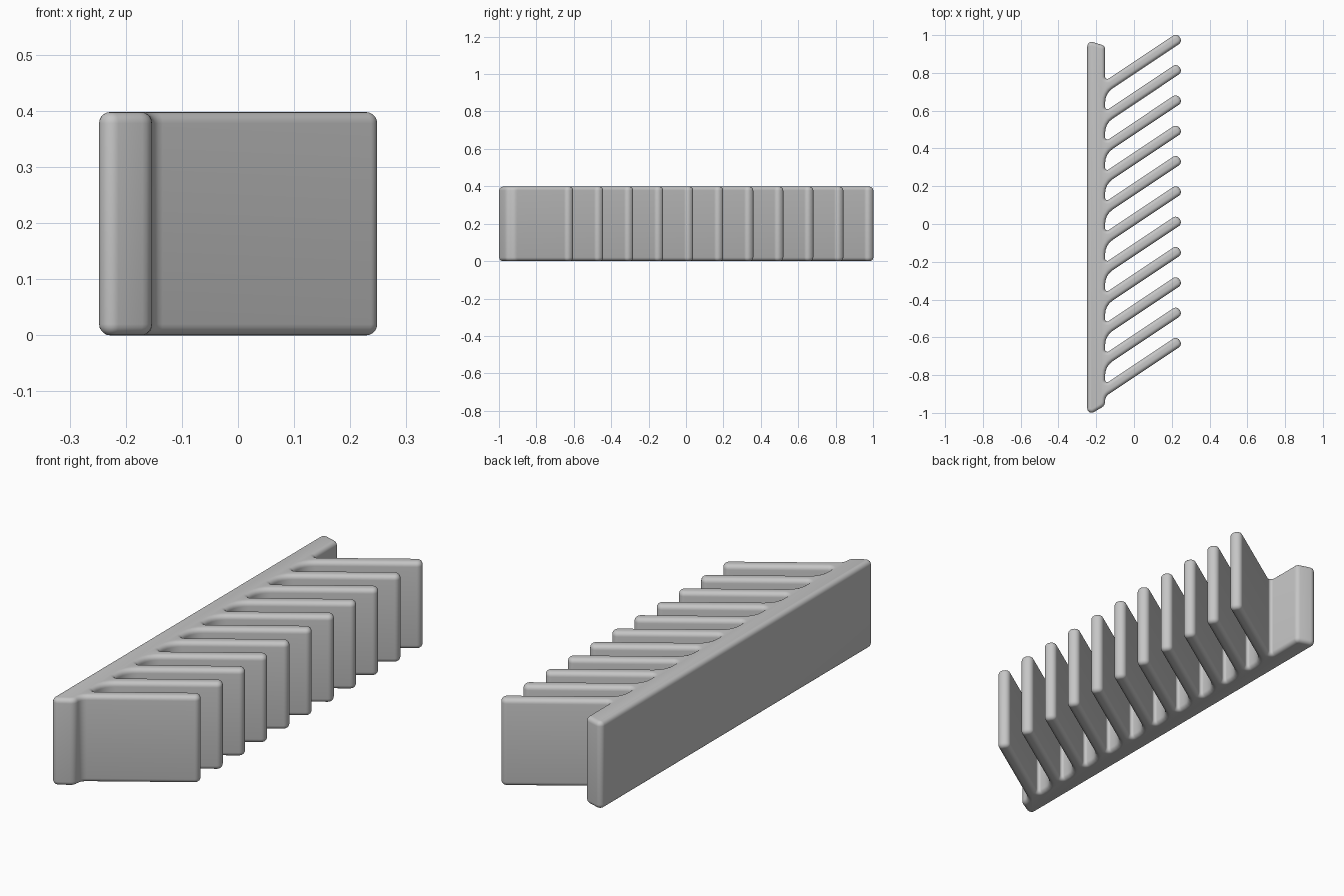
import bpy, bmesh, math
from mathutils import Vector

if "Cube" in bpy.data.objects:
    bpy.data.objects.remove(bpy.data.objects["Cube"])

HEIGHT, EDGE = 0.398, 0.02       # height and rounding of the top and bottom rims
FINS, PITCH, HALF = 11, 0.1605, 0.0275
TIP = 0.0245                     # corner radius at the free ends of the fins
LEFT, WALL = -0.2475, -0.153     # back and front planes of the spine
SLOPE = 0.667

mat = bpy.data.materials.new("grey plastic")
mat.use_nodes = True
grey = (0.56, 0.56, 0.56, 1)
mat.diffuse_color = grey
mat.node_tree.nodes["Principled BSDF"].inputs["Base Color"].default_value = grey


def rounded(corners):
    """Closed outline with an arc of the given radius at every corner."""
    out = []
    for i, (p, r) in enumerate(corners):
        a = (corners[i - 1][0] - p).normalized()
        b = (corners[(i + 1) % len(corners)][0] - p).normalized()
        half = a.angle(b) / 2
        centre = p + (a + b).normalized() * (r / math.sin(half))
        start = p + a * (r / math.tan(half)) - centre
        end = p + b * (r / math.tan(half)) - centre
        sweep = start.angle(end)
        steps = max(3, math.ceil(sweep / math.radians(15)))
        for k in range(steps + 1):
            t = k / steps
            out.append(centre + (start * math.sin((1 - t) * sweep)
                                 + end * math.sin(t * sweep)) / math.sin(sweep))
    return out


def inset(outline, d):
    """Move a counter-clockwise outline inwards by d."""
    out = []
    for i, p in enumerate(outline):
        a = (p - outline[i - 1]).normalized()
        b = (outline[(i + 1) % len(outline)] - p).normalized()
        n = (Vector((-a.y, a.x)) + Vector((-b.y, b.x))).normalized()
        out.append(p + n * (d / max(0.5, n.dot(Vector((-a.y, a.x))))))
    return out


# Spine lower end, then every slanted fin, then the spine upper end
along = Vector((1, SLOPE)).normalized()
across = Vector((-along.y, along.x))
corners = [(Vector((LEFT, -1.016)), 0.023), (Vector((WALL, -0.961)), 0.035)]
for i in range(FINS):
    tip = Vector((0.2195, -0.632 + i * PITCH))
    end = tip + along * HALF
    root = tip.y + SLOPE * (WALL - tip.x)
    rise = HALF / along.x
    corners += [(Vector((WALL, root - rise)), 0.09 if i else 0.042),
                (end - across * HALF, TIP), (end + across * HALF, TIP),
                (Vector((WALL, root + rise)), 0.012)]
corners += [(Vector((WALL, 0.943)), 0.023), (Vector((LEFT, 0.972)), 0.023)]
outline = rounded(corners)

# Stack inset outlines so that both rims are rounded
levels = []
for k in range(6):
    a = k / 5 * math.pi / 2
    levels.append((EDGE * (1 - math.sin(a)), EDGE * (1 - math.cos(a))))
levels += [(d, HEIGHT - z) for d, z in reversed(levels)]

bm = bmesh.new()
rings = [[bm.verts.new((p.x, p.y, z)) for p in inset(outline, d)] for d, z in levels]
count = len(outline)
for low, high in zip(rings, rings[1:]):
    for i in range(count):
        j = (i + 1) % count
        bm.faces.new((low[i], low[j], high[j], high[i]))
caps = [bm.faces.new(rings[0][::-1]), bm.faces.new(rings[-1])]
bm.normal_update()
bmesh.ops.triangulate(bm, faces=caps, ngon_method='EAR_CLIP')

mesh = bpy.data.meshes.new("finned_rail")
bm.to_mesh(mesh)
bm.free()
mesh.materials.append(mat)
rail = bpy.data.objects.new("finned_rail", mesh)
bpy.context.collection.objects.link(rail)
bpy.context.view_layer.objects.active = rail
rail.select_set(True)
bpy.ops.object.shade_smooth_by_angle(angle=math.radians(35))
